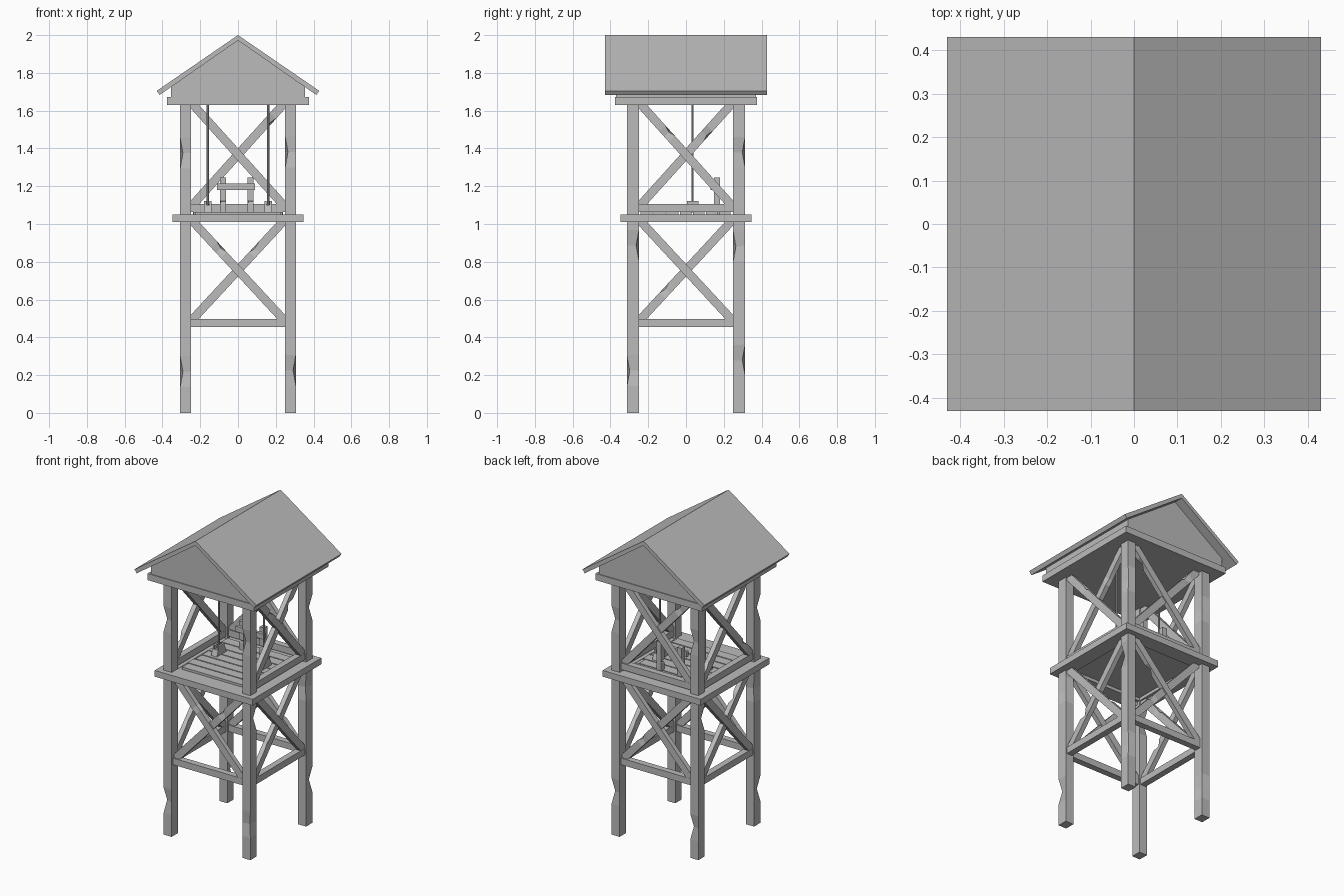
import bpy, bmesh, random
from mathutils import Matrix, Vector

random.seed(4)
old = bpy.data.objects.get("Cube")
if old:
    bpy.data.objects.remove(old)

grey = bpy.data.materials.new("weathered grey")
grey.use_nodes = True
GREY = (0.5, 0.5, 0.5, 1)
grey.diffuse_color = GREY
grey.node_tree.nodes["Principled BSDF"].inputs["Base Color"].default_value = GREY


def finish(name, bm):
    bmesh.ops.recalc_face_normals(bm, faces=bm.faces)
    mesh = bpy.data.meshes.new(name)
    bm.to_mesh(mesh)
    bm.free()
    mesh.materials.append(grey)
    obj = bpy.data.objects.new(name, mesh)
    bpy.context.collection.objects.link(obj)
    return obj


def box(name, low, high):
    low, high = Vector(low), Vector(high)
    bm = bmesh.new()
    bmesh.ops.create_cube(bm, size=1)
    for v in bm.verts:
        v.co = (low + high) / 2 + v.co * (high - low)
    return finish(name, bm)


def prism(name, profile, half, axis="Y", shift=(0, 0, 0)):
    """Extrude an upright outline along Y (or X) by half to each side."""
    bm = bmesh.new()
    place = (lambda a, b, d: (a, d, b)) if axis == "Y" else (lambda a, b, d: (d, a, b))
    face = bm.faces.new([bm.verts.new(place(a, b, -half)) for a, b in profile])
    push = bmesh.ops.extrude_face_region(bm, geom=[face])
    verts = [g for g in push["geom"] if isinstance(g, bmesh.types.BMVert)]
    bmesh.ops.translate(bm, verts=verts, vec=place(0, 0, 2 * half))
    bmesh.ops.translate(bm, verts=bm.verts, vec=shift)
    return finish(name, bm)


def timber(name, start, end, wide, deep, dents, turn=0.0, depth=0.015):
    """Square beam between two points, with worn corners at the given fractions."""
    start, end = Vector(start), Vector(end)
    along = (end - start).normalized()
    side = Vector((1, 0, 0)) if abs(along.z) > 0.99 else Vector((0, 1, 0))
    other = along.cross(side)
    corners = [(-1, -1), (1, -1), (1, 1), (-1, 1)]
    stops = {0.0: None, 1.0: None}
    for t, corner in dents:
        stops.update({t - 0.05: None, t: corner, t + 0.05: None})
    bm = bmesh.new()
    rings = []
    for t in sorted(stops):
        ring = []
        for i, (a, b) in enumerate(corners):
            cut = depth if stops[t] == i else 0
            pos = start.lerp(end, t)
            pos = pos + side * a * (deep / 2 - cut) + other * b * (wide / 2 - cut)
            ring.append(bm.verts.new(pos))
        rings.append(ring)
    for r, s in zip(rings, rings[1:]):
        for i in range(4):
            j = (i + 1) % 4
            bm.faces.new((r[i], r[j], s[j], s[i]))
    bm.faces.new(rings[0])
    bm.faces.new(rings[-1])
    bm.transform(Matrix.Rotation(turn, 4, "Z"))
    return finish(name, bm)


# Corner posts
for x, xname in ((-1, "right"), (1, "left")):
    for y, yname in ((-1, "front"), (1, "back")):
        dents = [(t + random.uniform(-0.03, 0.03), random.randrange(4)) for t in (0.15, 0.52, 0.86)]
        timber(f"{yname}_{xname}_post", (x * 0.278, y * 0.281, 0), (x * 0.278, y * 0.281, 1.64),
               0.064, 0.057, dents)

# Cross braces and rails, turned around the tower
QUARTER = 1.5707963
for k, sidename in enumerate(("front", "left", "back", "right")):
    levels = [("lower", 0.5, 1.01, 0.455)]
    if sidename != "front":
        levels.append(("upper", 1.105, 1.63, 1.063))
    for level, low, high, rail in levels:
        for s in (-1, 1):
            dents = [(random.choice((0.18, 0.3, 0.7, 0.82)), random.randrange(4))]
            timber(f"{sidename}_{level}_brace", (-s * 0.25, -0.278 + s * 0.004, low - 0.015),
                   (s * 0.25, -0.278 + s * 0.004, high + 0.015), 0.045, 0.03, dents, k * QUARTER, 0.01)
        timber(f"{sidename}_{level}_rail", (-0.26, -0.278, rail + 0.021),
               (0.26, -0.278, rail + 0.021), 0.042, 0.04, [], k * QUARTER)

# Platform frame and floor
for s in (-1, 1):
    box("platform_long_beam", (-0.346, s * 0.298 - 0.048, 1.01), (0.346, s * 0.298 + 0.048, 1.05))
    box("platform_side_beam", (s * 0.298 - 0.048, -0.25, 1.01), (s * 0.298 + 0.048, 0.25, 1.05))
box("floor", (-0.25, -0.25, 1.03), (0.25, 0.25, 1.048))
for i in range(7):
    y = -0.24 + i * 0.069
    trim = random.uniform(0, 0.03)
    box("floor_plank", (-0.245 + trim, y, 1.045), (0.245 - trim, y + 0.062, 1.063))

# Hanging ropes with weights
for x in (-0.16, 0.16):
    bm = bmesh.new()
    bmesh.ops.create_cone(bm, cap_ends=True, segments=8, radius1=0.006, radius2=0.006, depth=0.55,
                          matrix=Matrix.Translation((x, 0.035, 1.365)))
    finish("rope", bm)
    prism("rope_weight", [(-0.05, 1.06), (0.05, 1.06), (0.035, 1.1), (-0.035, 1.1)], 0.02, "X", (x, 0.035, 0))
    for s in (-1, 1):
        box("weight_lug", (x + s * 0.014 - 0.006, 0.005, 1.095), (x + s * 0.014 + 0.006, 0.065, 1.122))

# Small guard stand on the floor
for x in (-0.08, 0.065):
    timber("stand_post", (x, 0.165, 1.05), (x, 0.165, 1.245), 0.032, 0.032, [(0.35, 0)], 0, 0.008)
box("stand_crossbar", (-0.11, 0.13, 1.18), (0.09, 0.15, 1.215))

# Top slab, gable block and roof
box("top_slab", (-0.376, -0.376, 1.63), (0.376, 0.376, 1.672))
prism("gable_block", [(-0.355, 1.67), (0.355, 1.67), (0.355, 1.735), (0, 1.978), (-0.355, 1.735)], 0.37)
prism("roof", [(0, 2), (0.43, 1.705), (0.415, 1.683), (0, 1.972), (-0.415, 1.683), (-0.43, 1.705)], 0.43)
